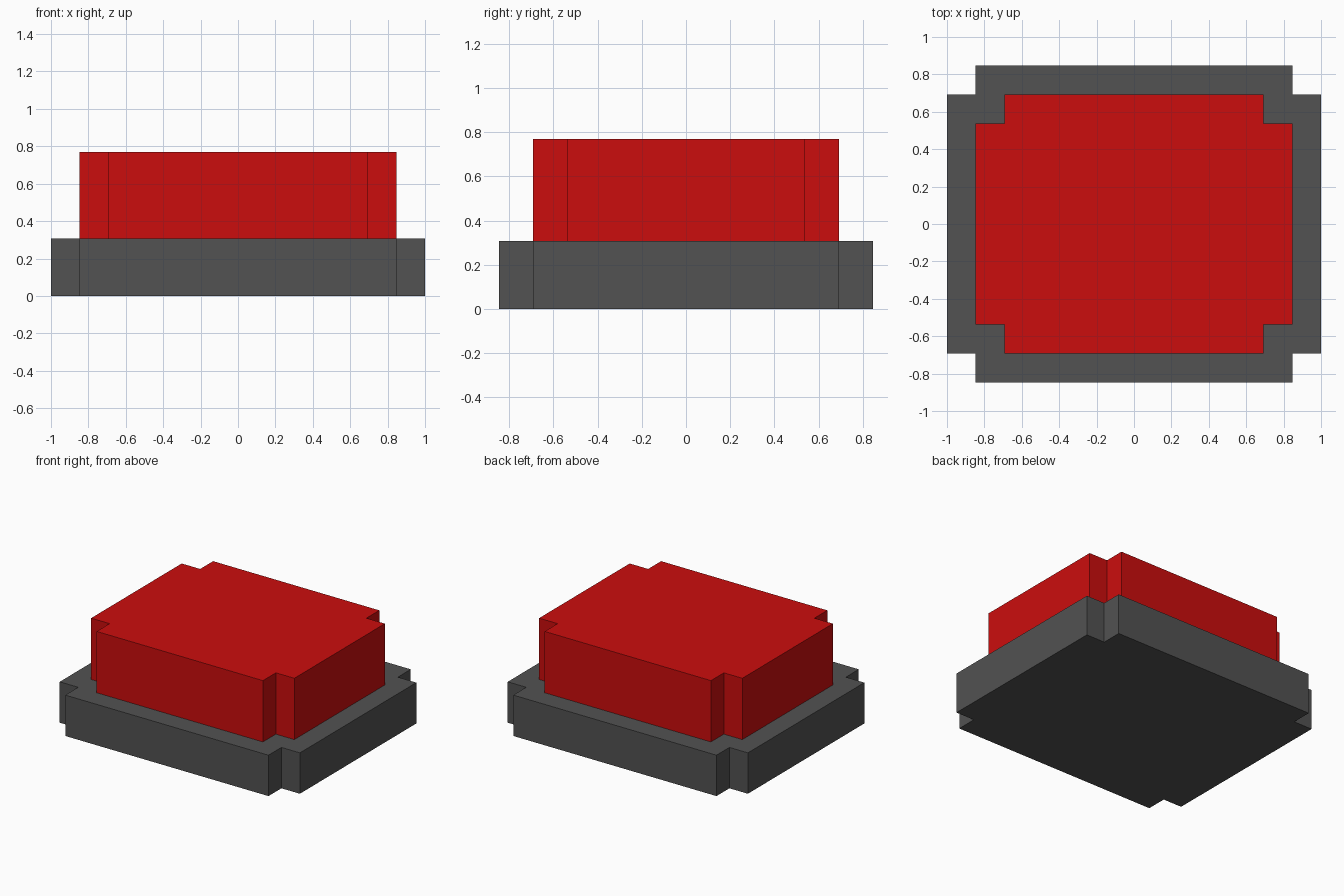
import bpy, bmesh

if "Cube" in bpy.data.objects:
    bpy.data.objects.remove(bpy.data.objects["Cube"])

U = 2 / 13  # one grid step of the blocky design


def material(name, rgb):
    m = bpy.data.materials.new(name)
    m.diffuse_color = (*rgb, 1)
    m.use_nodes = True
    m.node_tree.nodes["Principled BSDF"].inputs["Base Color"].default_value = m.diffuse_color
    return m


def notched_slab(name, nx, ny, z0, z1, mat):
    """Rectangle nx by ny steps with one-step square corner notches, extruded z0..z1."""
    x, y = nx * U / 2, ny * U / 2
    corner = [(x, y - U), (x - U, y - U), (x - U, y)]
    outline = []
    for sx, sy in ((1, 1), (-1, 1), (-1, -1), (1, -1)):
        pts = corner if sx * sy > 0 else corner[::-1]
        outline += [(sx * px, sy * py, z0 * U) for px, py in pts]
    bm = bmesh.new()
    face = bm.faces.new([bm.verts.new(p) for p in outline])
    top = bmesh.ops.extrude_face_region(bm, geom=[face])["geom"]
    bmesh.ops.translate(bm, vec=(0, 0, (z1 - z0) * U),
                        verts=[v for v in top if isinstance(v, bmesh.types.BMVert)])
    bmesh.ops.recalc_face_normals(bm, faces=bm.faces)
    mesh = bpy.data.meshes.new(name)
    bm.to_mesh(mesh)
    bm.free()
    mesh.materials.append(mat)
    ob = bpy.data.objects.new(name, mesh)
    bpy.context.collection.objects.link(ob)
    return ob


grey = material("dark grey", (0.084, 0.084, 0.084))
red = material("red", (0.6, 0.004, 0.004))

# Base plate and the push button standing on it
notched_slab("base_plate", 13, 11, 0, 2, grey)
notched_slab("push_button", 11, 9, 2, 5, red)
